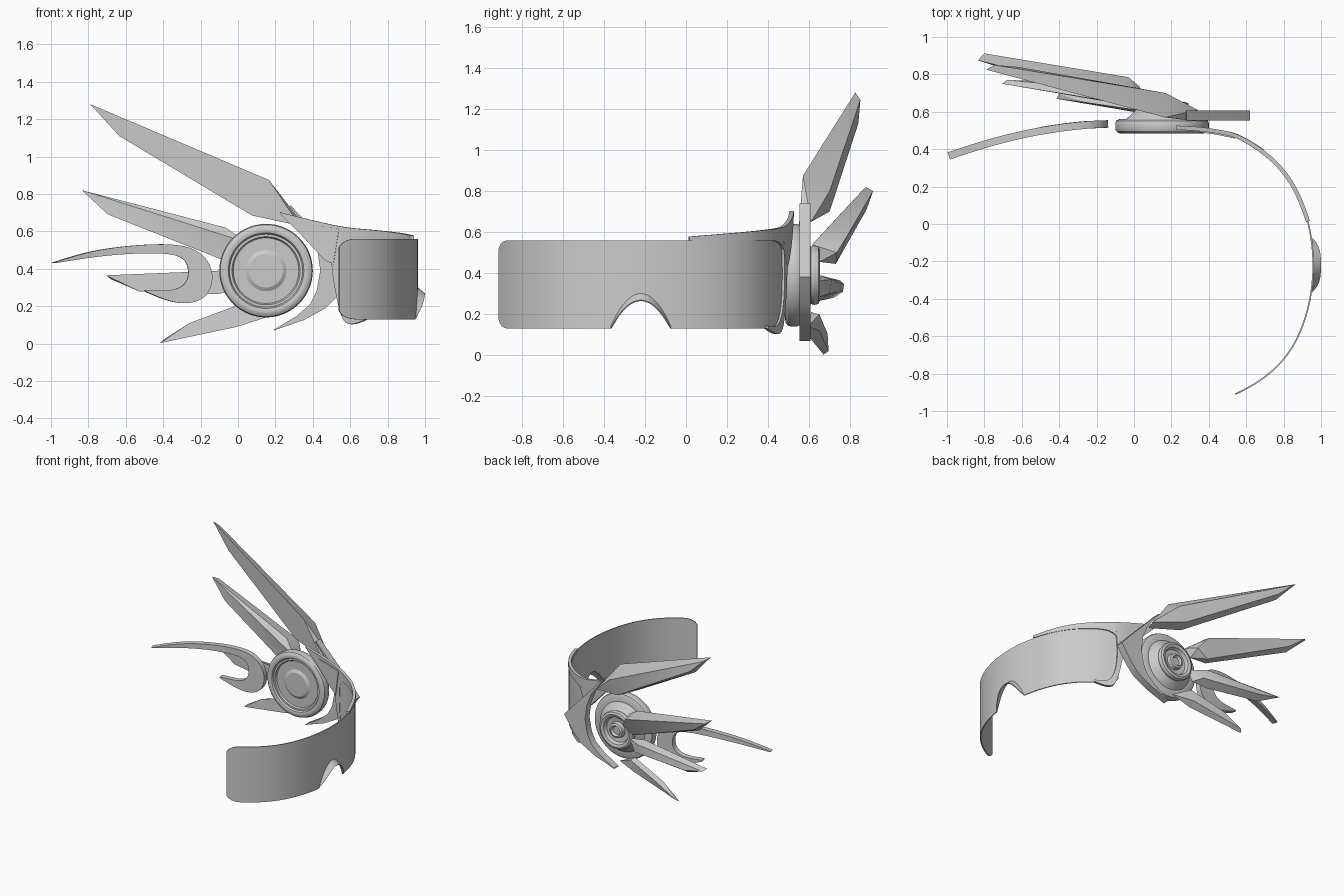
import bpy, bmesh, math

grey = bpy.data.materials.new("plain_grey")
grey.diffuse_color = (0.6, 0.6, 0.6, 1)
MID = -0.22  # centre line of the visor in y


def finish(name, bm):
    bmesh.ops.recalc_face_normals(bm, faces=bm.faces)
    me = bpy.data.meshes.new(name)
    bm.to_mesh(me)
    bm.free()
    ob = bpy.data.objects.new(name, me)
    me.materials.append(grey)
    bpy.context.collection.objects.link(ob)
    return ob


def strip(name, a, b, thick, levels=0):
    """Ribbon between two 3D edge lines, smoothed and thickened."""
    bm = bmesh.new()
    va = [bm.verts.new(p) for p in a]
    vb = [bm.verts.new(p) for p in b]
    for i in range(len(a) - 1):
        bm.faces.new((va[i], va[i + 1], vb[i + 1], vb[i]))
    ob = finish(name, bm)
    if levels:
        m = ob.modifiers.new("smooth", 'SUBSURF')
        m.levels = m.render_levels = levels
        m.boundary_smooth = 'PRESERVE_CORNERS'
    m = ob.modifiers.new("thickness", 'SOLIDIFY')
    m.thickness = thick
    m.offset = 0
    return ob


def flat_strip(name, pairs, yfun, thick, levels=0):
    """Ribbon given as (x1, z1, x2, z2) rows seen from the side."""
    a = [(p[0], yfun(p[0]), p[1]) for p in pairs]
    b = [(p[2], yfun(p[2]), p[3]) for p in pairs]
    return strip(name, a, b, thick, levels)


def blade(name, pts):
    bm = bmesh.new()
    for p in pts:
        bm.verts.new(p)
    bmesh.ops.convex_hull(bm, input=bm.verts[:])
    return finish(name, bm)


# visor plan curve and its continuation to the ear
def visor_x(d):
    t = abs(d) / 0.69
    return 0.958 - 0.418 * (0.6 * t ** 2 + 0.4 * t ** 6)


def side_y(x):
    if x < 0.54:
        return 0.475 + 0.04 * (1 - ((x - 0.22) / 0.32) ** 2)
    lo, hi = 0.0, 0.69
    for _ in range(40):
        m = (lo + hi) / 2
        if visor_x(m) > x:
            lo = m
        else:
            hi = m
    return MID + lo + 0.005


def notch(d):
    return 0.13 + 0.17 * max(0, 1 - (d / 0.15) ** 2)


# visor with rounded ends and a nose notch
top, bottom = [], []
for i in range(-92, 93):
    d = i * 0.0075
    a = max(0, abs(d) - 0.645)
    cut = 0.055 * (1 - math.sqrt(max(0, 1 - (a / 0.046) ** 2)))
    x = visor_x(d)
    top.append((x, MID + d, 0.56 - cut))
    bottom.append((x, MID + d, notch(d) + cut))
strip("visor", top, bottom, 0.008)

# flared lip around the nose notch
rim, lip = [], []
for i in range(-20, 21):
    d = i * 0.0075
    t = d / 0.15
    rim.append((visor_x(d), MID + d, notch(d)))
    lip.append((visor_x(d) + 0.04 * (1 - t ** 4), MID + d * 0.97,
                0.13 + (notch(d) - 0.13) * 0.8))
strip("nose_lip", rim, lip, 0.006)

# frame joining the visor to the ear disc
flat_strip("frame_top", [
    (.225, .703, .23, .69), (.33, .675, .33, .59), (.42, .655, .42, .495),
    (.49, .638, .505, .40), (.545, .627, .54, .50), (.60, .618, .59, .56),
    (.70, .61, .70, .56), (.80, .60, .80, .56), (.88, .59, .88, .56),
    (.93, .578, .93, .56)], side_y, 0.022, 2)
flat_strip("frame_leg", [
    (.50, .52, .56, .56), (.502, .40, .548, .42), (.525, .27, .555, .25),
    (.555, .13, .59, .16), (.60, .09, .63, .135), (.69, .13, .69, .145)],
    side_y, 0.022, 2)
flat_strip("frame_inner_plate", [
    (.35, .645, .355, .64), (.44, .63, .44, .52), (.54, .612, .51, .42)],
    lambda x: side_y(x) - 0.012, 0.012)

# pointed boomerang guard around the disc
flat_strip("guard", [
    (.28, .74, .277, .735), (.40, .615, .385, .60), (.51, .50, .425, .50),
    (.62, .38, .44, .39), (.53, .25, .42, .28), (.47, .19, .385, .21),
    (.35, .125, .31, .145), (.19, .07, .192, .075)], lambda x: 0.58, 0.055)

# ear disc, turned around the y axis: (radius, y)
profile = [(0, .50), (.09, .50), (.11, .512), (.175, .512), (.182, .50),
           (.195, .50), (.202, .487), (.215, .483), (.232, .486), (.245, .496),
           (.25, .51), (.25, .54), (.245, .552), (.23, .56), (.19, .562),
           (.145, .605), (.14, .61), (.145, .625), (.14, .645), (.125, .652),
           (.105, .645), (.095, .62), (.06, .615), (.055, .645), (.04, .652),
           (.03, .635), (0, .635)]
bm = bmesh.new()
vs = [bm.verts.new((0.15 + r, y, 0.39)) for r, y in profile]
es = [bm.edges.new(e) for e in zip(vs, vs[1:])]
bmesh.ops.spin(bm, geom=vs + es, cent=(0.15, 0, 0.39), axis=(0, 1, 0),
               angle=math.tau, steps=64, use_duplicate=False)
bmesh.ops.remove_doubles(bm, verts=bm.verts, dist=0.0005)
finish("ear_disc", bm)

# curved hook behind the disc
flat_strip("hook", [
    (-.99, .433, -.985, .43), (-.86, .475, -.86, .45), (-.74, .503, -.74, .467),
    (-.60, .522, -.60, .48), (-.45, .533, -.45, .485), (-.28, .53, -.335, .478),
    (-.175, .475, -.275, .445), (-.125, .37, -.262, .38), (-.155, .255, -.275, .325),
    (-.25, .208, -.325, .288), (-.37, .222, -.40, .283), (-.50, .28, -.495, .287)],
    lambda x: .535 - .175 * (max(0, -.14 - x) / .86) ** 1.8, 0.04, 2)

# four wing blades: front outline, then back outline
blade("wing_blade_1", [
    (-.79, .825, 1.28), (.165, .57, .875), (.33, .55, .63), (.075, .60, .685),
    (-.635, .79, 1.11),
    (-.745, .85, 1.245), (.17, .70, .80), (.34, .61, .65), (.10, .70, .70),
    (-.62, .84, 1.13)])
blade("wing_blade_2", [
    (-.835, .875, .82), (-.065, .69, .62), (.05, .615, .54), (.03, .65, .455),
    (-.10, .66, .455), (-.695, .83, .69),
    (-.80, .912, .80), (-.03, .785, .58), (.03, .735, .50), (-.06, .73, .445),
    (-.68, .88, .71)])
blade("wing_blade_3", [
    (-.705, .75, .365), (-.10, .65, .39), (.04, .635, .36), (.0, .635, .28),
    (-.12, .65, .265), (-.53, .72, .28),
    (-.68, .77, .345), (-.08, .71, .37), (-.05, .70, .30), (-.52, .765, .31)])
blade("wing_blade_4", [
    (-.415, .67, .003), (-.26, .65, .11), (.01, .61, .21), (.15, .595, .14),
    (-.005, .60, .09),
    (-.40, .695, .02), (-.24, .69, .105), (.02, .65, .20), (.0, .65, .12)])

# bake the modifiers, then smooth while keeping crisp edges
bpy.ops.object.select_all(action='SELECT')
bpy.context.view_layer.objects.active = bpy.data.objects["visor"]
bpy.ops.object.convert(target='MESH')
bpy.ops.object.shade_smooth_by_angle(angle=math.radians(30))
